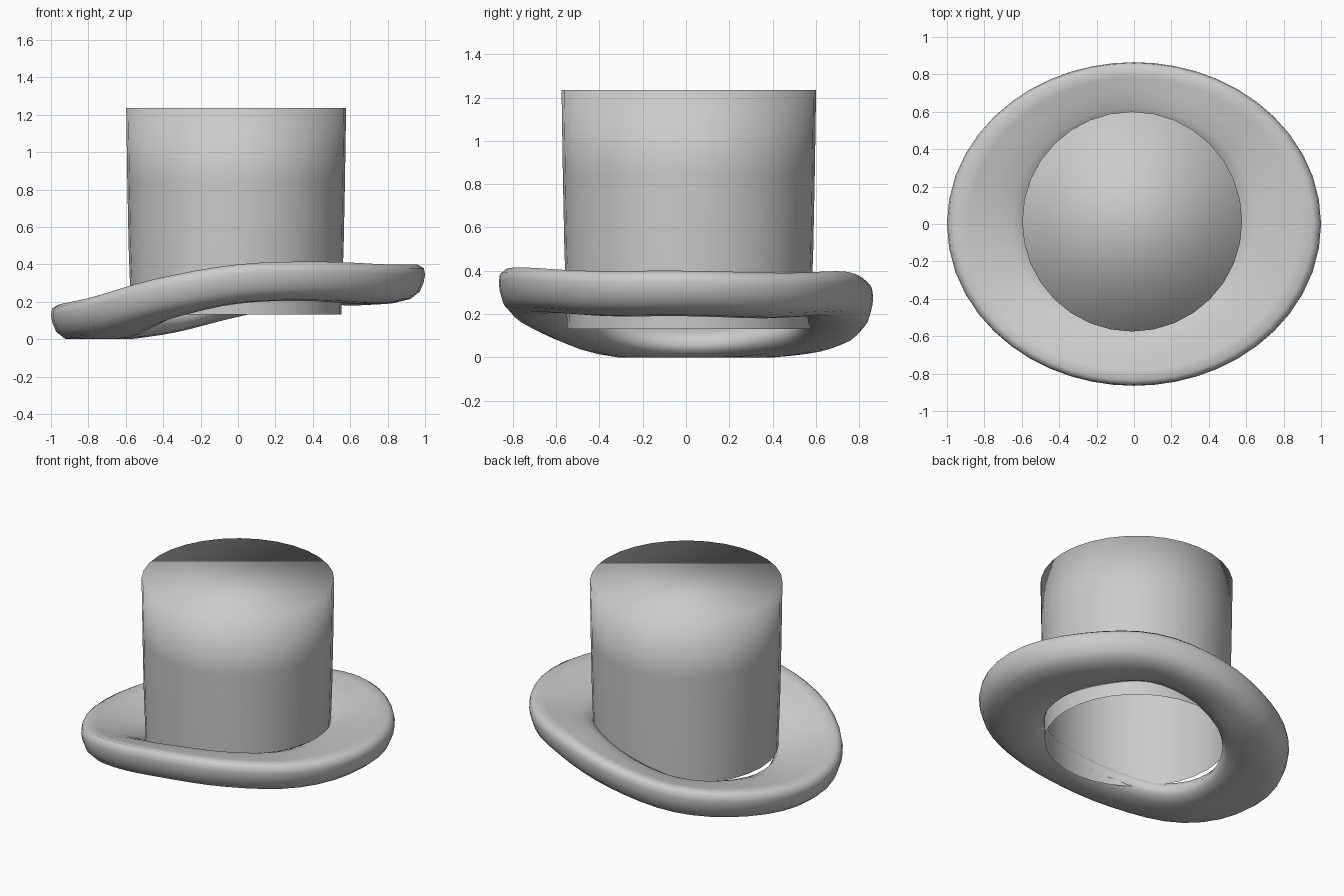
import bpy, bmesh
from math import sin, cos, pi, hypot

if "Cube" in bpy.data.objects:
    bpy.data.objects.remove(bpy.data.objects["Cube"])


def finish(bm, name):
    bmesh.ops.recalc_face_normals(bm, faces=bm.faces)
    for f in bm.faces:
        f.smooth = True
    me = bpy.data.meshes.new(name)
    bm.to_mesh(me)
    bm.free()
    ob = bpy.data.objects.new(name, me)
    bpy.context.collection.objects.link(ob)


def ring_faces(bm, a, b):
    n = len(a)
    for i in range(n):
        bm.faces.new((a[i], a[(i + 1) % n], b[(i + 1) % n], b[i]))


# Crown: slightly flared tube, flat smooth-shaded cap, open at the bottom
bm = bmesh.new()
N = 32
rings = []
for r, z in ((0.562, 0.132), (0.575, 0.5), (0.582, 0.85), (0.588, 1.235)):
    rings.append([bm.verts.new((-0.01 + r * cos(2 * pi * i / N),
                                0.013 + r * sin(2 * pi * i / N), z)) for i in range(N)])
for a, b in zip(rings, rings[1:]):
    ring_faces(bm, a, b)
bm.faces.new(rings[-1])
finish(bm, "crown")

# Brim: wavy, thick rounded ring; edge heights every 30 degrees from +x
HEIGHTS = [0.345, 0.335, 0.34, 0.275, 0.19, 0.15, 0.13, 0.165, 0.27, 0.345, 0.36, 0.345]


def height(t):
    k = t / (2 * pi) * 12
    i = int(k)
    f = k - i
    p0, p1, p2, p3 = (HEIGHTS[(i + j) % 12] for j in (-1, 0, 1, 2))
    return p1 + 0.5 * f * (p2 - p0 + f * (2 * p0 - 5 * p1 + 4 * p2 - p3
                                          + f * (3 * (p1 - p2) + p3 - p0)))


# Cross-section: (0 = inner lip, 1 = outer edge; height from outer edge)
PROFILE = [(1, 0), (0.985, 0.035), (0.91, 0.055), (0.75, 0.047), (0.5, 0.03),
           (0.25, 0.01), (0.08, -0.02), (0.0, -0.07), (0.06, -0.115), (0.2, -0.14),
           (0.4, -0.155), (0.65, -0.15), (0.83, -0.13), (0.94, -0.09), (0.985, -0.04)]
bm = bmesh.new()
M = 48
rings = []
for i in range(M):
    t = 2 * pi * i / M
    c, s = cos(t), sin(t)
    outer = 0.865 / hypot(0.865 * c, s)
    inner = 0.54
    h = height(t)
    ring = []
    for u, dz in PROFILE:
        r = inner + (outer - inner) * u
        ring.append(bm.verts.new((r * c, r * s, max(0.0, h + dz))))
    rings.append(ring)
for i in range(M):
    ring_faces(bm, rings[i], rings[(i + 1) % M])
finish(bm, "brim")
